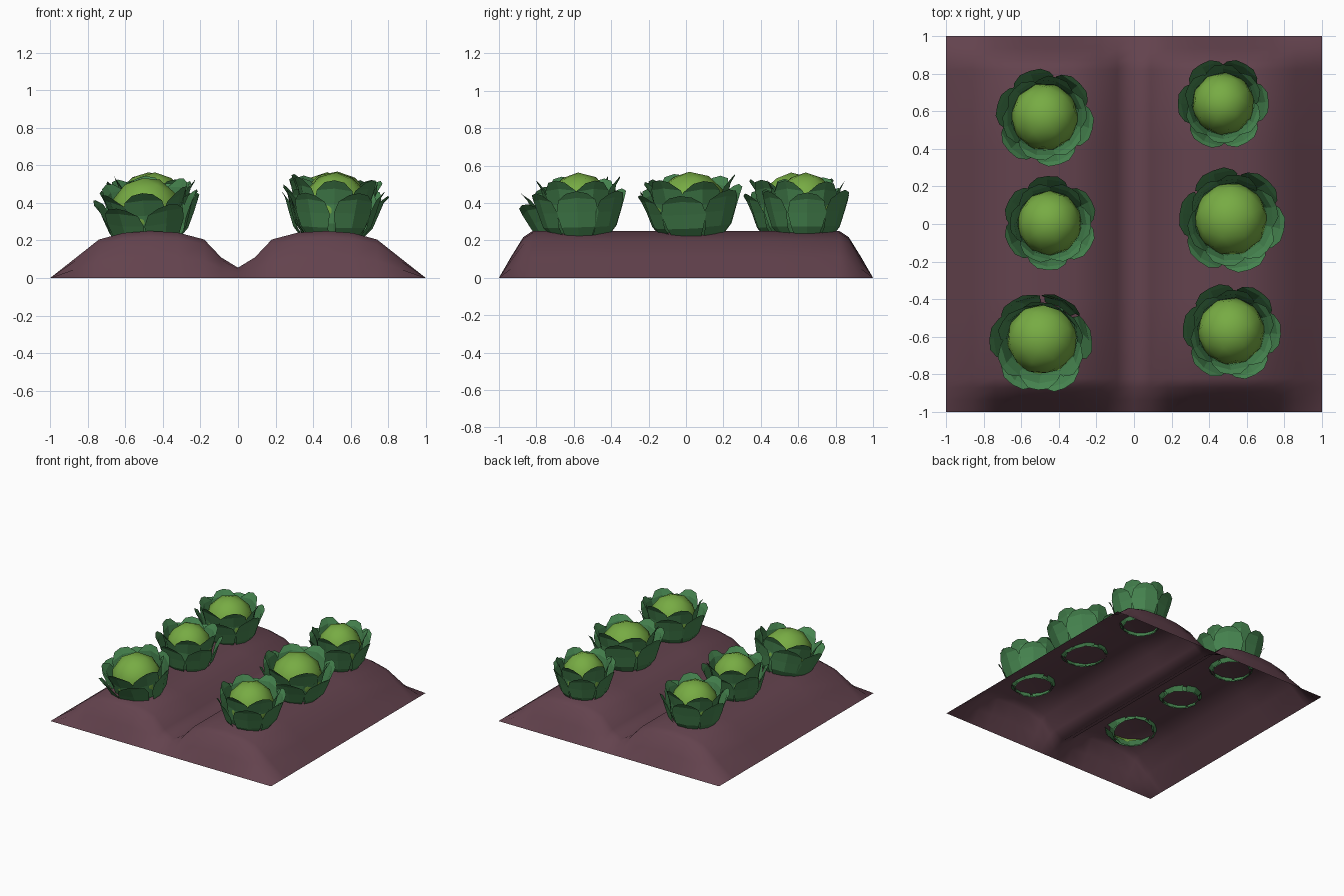
import bpy, bmesh, math, random
from mathutils import Matrix, Vector

if "Cube" in bpy.data.objects:
    bpy.data.objects.remove(bpy.data.objects["Cube"])

random.seed(4)


def material(name, rgb):
    m = bpy.data.materials.new(name)
    m.diffuse_color = (*rgb, 1)
    m.use_nodes = True
    m.node_tree.nodes["Principled BSDF"].inputs["Base Color"].default_value = m.diffuse_color
    return m


SOIL = material("soil plum brown", (0.125, 0.055, 0.075))
LEAF = material("leaf green", (0.062, 0.235, 0.080))
HEART = material("heart light green", (0.185, 0.410, 0.057))


def make(name, bm, mat, smooth):
    me = bpy.data.meshes.new(name)
    bm.to_mesh(me)
    bm.free()
    ob = bpy.data.objects.new(name, me)
    bpy.context.collection.objects.link(ob)
    me.materials.append(mat)
    for p in me.polygons:
        p.use_smooth = smooth
    return ob


def grid(bm, rows):
    vs = [[bm.verts.new(p) for p in row] for row in rows]
    for a, b in zip(vs, vs[1:]):
        for i in range(len(a) - 1):
            bm.faces.new((a[i], a[i + 1], b[i + 1], b[i]))


# Soil bed: one ridge profile mirrored in x, fading to zero at both ends
half = [(0, .055), (.09, .11), (.18, .205), (.32, .242), (.47, .25),
        (.61, .24), (.74, .205), (.86, .11), (1, 0)]
profile = [(-x, z) for x, z in reversed(half[1:])] + half
ends = [(-1, 0), (-.935, .45), (-.87, .87), (-.82, 1), (-.4, 1)]
ends += [(-y, f) for y, f in reversed(ends)]
bm = bmesh.new()
grid(bm, [[(x, y, z * f) for x, z in profile] for y, f in ends])
make("soil_bed", bm, SOIL, True)

# Leaf rows: radius, height, half width
OUTER = [(.155, 0, .07), (.205, .06, .095), (.232, .14, .118),
         (.255, .215, .105), (.275, .25, .06)]
INNER = [(.145, 0, .07), (.180, .08, .10), (.192, .18, .115),
         (.213, .265, .10), (.237, .31, .055)]


def leaf(bm, rows, angle):
    rot = Matrix.Rotation(angle, 4, 'Z')
    k = random.uniform(.96, 1.05)
    pts = []
    for r, z, w in rows:
        edge = r - w * w * 0.8 / r * 0.6      # sides wrap round the heart
        pts.append([rot @ Vector(p) for p in
                    ((edge, -w, z * k - .012 * (z > .2)), (r, 0, z * k),
                     (edge, w, z * k - .012 * (z > .2)))])
    grid(bm, pts)


def cabbage(tag, x, y, z, s, turn, tx, ty):
    mat = (Matrix.Translation((x, y, z))
           @ Matrix.Rotation(math.radians(tx), 4, 'X')
           @ Matrix.Rotation(math.radians(ty), 4, 'Y')
           @ Matrix.Rotation(math.radians(turn), 4, 'Z')
           @ Matrix.Diagonal((s, s, 1, 1)))
    # Two offset whorls of six leaves
    bm = bmesh.new()
    for i in range(6):
        a = i * math.pi / 3
        leaf(bm, INNER, a + random.uniform(-.06, .06))
        leaf(bm, OUTER, a + math.pi / 6 + random.uniform(-.06, .06))
    bm.transform(mat)
    make("leaves_" + tag, bm, LEAF, False)
    # Round heart, open underneath
    bm = bmesh.new()
    bmesh.ops.create_icosphere(bm, subdivisions=2, radius=.19,
                               matrix=Matrix.Translation((0, 0, .158)))
    bmesh.ops.bisect_plane(bm, geom=bm.verts[:] + bm.edges[:] + bm.faces[:],
                           plane_co=(0, 0, .06), plane_no=(0, 0, -1),
                           clear_outer=True)
    bm.transform(mat)
    make("heart_" + tag, bm, HEART, True)


# Six cabbages: place, size, turn and lean (degrees)
for c in [("back_left", -.475, .575, .215, .95, 15, 2, 0),
          ("back_right", .475, .64, .215, .88, 30, 0, 0),
          ("middle_left", -.455, .005, .215, .91, 0, 0, 2),
          ("middle_right", .505, .035, .22, 1.03, 20, 3, 4),
          ("front_left", -.475, -.575, .195, 1.0, 30, 14, -5),
          ("front_right", .512, -.565, .215, .95, 25, 2, 2)]:
    cabbage(*c)
